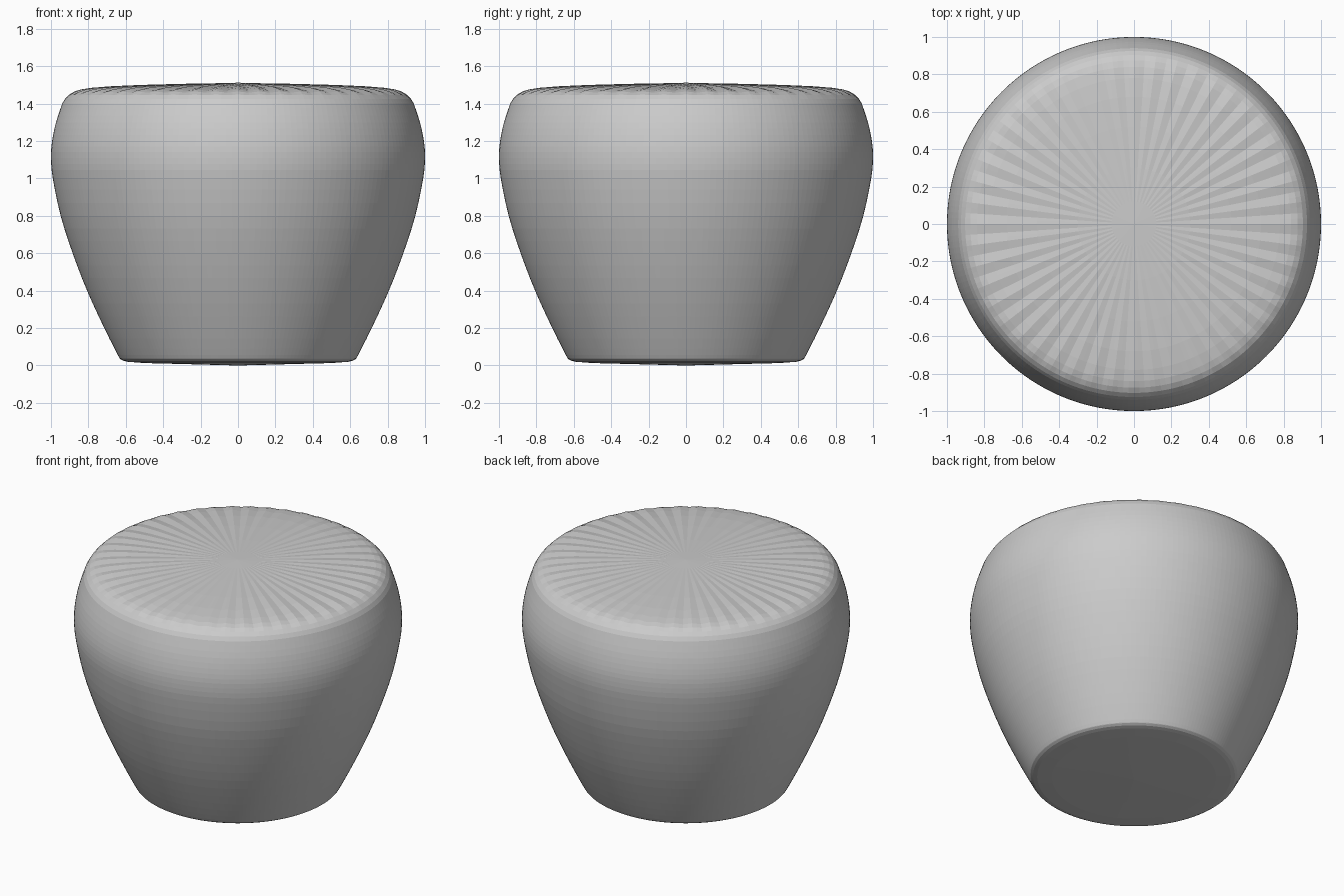
import bpy, bmesh
from math import sin, cos, pi

if "Cube" in bpy.data.objects:
    bpy.data.objects.remove(bpy.data.objects["Cube"])

SEGMENTS = 192
FOLDS = 48


def smooth_profile(points, steps):
    """Catmull-Rom curve through (radius, height) points."""
    padded = [points[0]] + points + [points[-1]]
    out = []
    for i in range(len(points) - 1):
        a, b, c, d = padded[i:i + 4]
        for s in range(steps):
            t = s / steps
            out.append(tuple(0.5 * (2 * q + (r - p) * t + (2 * p - 5 * q + 4 * r - w) * t * t
                                    + (3 * q - p - 3 * r + w) * t ** 3)
                             for p, q, r, w in zip(a, b, c, d)))
    return out + [points[-1]]


def add_ring(bm, radius, z, ripple=0.0):
    ring = []
    for i in range(SEGMENTS):
        a = 2 * pi * i / SEGMENTS
        ring.append(bm.verts.new((radius * cos(a), radius * sin(a), z + ripple * cos(FOLDS * a))))
    return ring


# Underside, tapered wall and gathered top of the stool
under = [(0.30, 0.008), (0.50, 0.013), (0.59, 0.020), (0.615, 0.026)]
wall = smooth_profile([(0.628, 0.034), (0.642, 0.055), (0.715, 0.20), (0.807, 0.40),
                       (0.884, 0.60), (0.948, 0.80), (0.990, 1.0), (1.0, 1.11),
                       (0.994, 1.20), (0.973, 1.30), (0.940, 1.40)], 3)
top = [(0.925, 1.425, 0), (0.903, 1.447, 0.001), (0.875, 1.462, 0.003),
       (0.84, 1.472, 0.004), (0.78, 1.481, 0.004), (0.68, 1.490, 0.003),
       (0.52, 1.498, 0.002), (0.30, 1.505, 0.001), (0.12, 1.509, 0)]

bm = bmesh.new()
rings = [add_ring(bm, *p) for p in under + wall + top]
for lower, upper in zip(rings, rings[1:]):
    for i in range(SEGMENTS):
        j = (i + 1) % SEGMENTS
        bm.faces.new((lower[i], lower[j], upper[j], upper[i]))

# Close both ends with triangle fans
for ring, z in ((rings[0], 0.0), (rings[-1], 1.512)):
    hub = bm.verts.new((0, 0, z))
    for i in range(SEGMENTS):
        bm.faces.new((ring[i], ring[(i + 1) % SEGMENTS], hub))
bmesh.ops.recalc_face_normals(bm, faces=bm.faces)

mesh = bpy.data.meshes.new("stool_body")
bm.to_mesh(mesh)
bm.free()
bpy.context.collection.objects.link(bpy.data.objects.new("stool_body", mesh))
